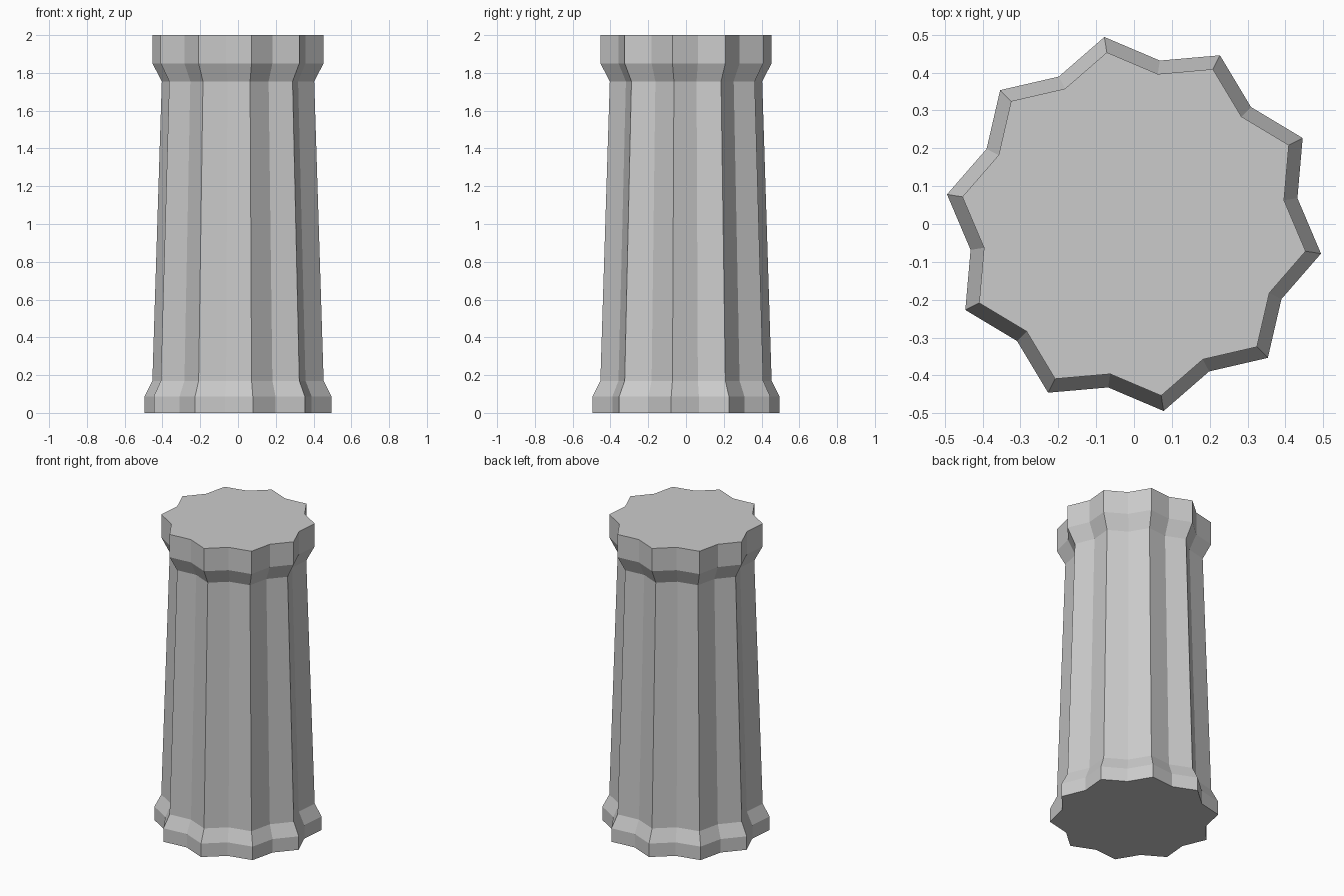
import bpy
import math

if "Cube" in bpy.data.objects:
    bpy.data.objects.remove(bpy.data.objects["Cube"])

# Material
stone = bpy.data.materials.new("grey stone")
stone.diffuse_color = (0.6, 0.6, 0.6, 1)
stone.use_nodes = True
stone.node_tree.nodes["Principled BSDF"].inputs["Base Color"].default_value = stone.diffuse_color

POINTS = 10                   # ridges around the column
START = math.radians(27)      # direction of the first ridge
GROOVE = 0.874                # groove radius relative to ridge radius

# Column profile: (ridge radius, height), from base to capital
profile = [(0.5, 0.0), (0.5, 0.088), (0.459, 0.17),
           (0.4085, 1.755), (0.459, 1.851), (0.459, 2.0)]


def star_ring(radius, z):
    ring = []
    for i in range(2 * POINTS):
        a = START + math.pi * i / POINTS
        r = radius * (GROOVE if i % 2 else 1)
        ring.append((r * math.cos(a), r * math.sin(a), z))
    return ring


# Stack the star-shaped rings and bridge them with quads
n = 2 * POINTS
verts = [v for r, z in profile for v in star_ring(r, z)]
faces = [(k * n + i, k * n + (i + 1) % n, (k + 1) * n + (i + 1) % n, (k + 1) * n + i)
         for k in range(len(profile) - 1) for i in range(n)]

# Flat end caps
faces.append(tuple(reversed(range(n))))
faces.append(tuple(range((len(profile) - 1) * n, len(profile) * n)))

mesh = bpy.data.meshes.new("fluted_column")
mesh.from_pydata(verts, [], faces)
mesh.materials.append(stone)
mesh.update()
column = bpy.data.objects.new("fluted_column", mesh)
bpy.context.collection.objects.link(column)
